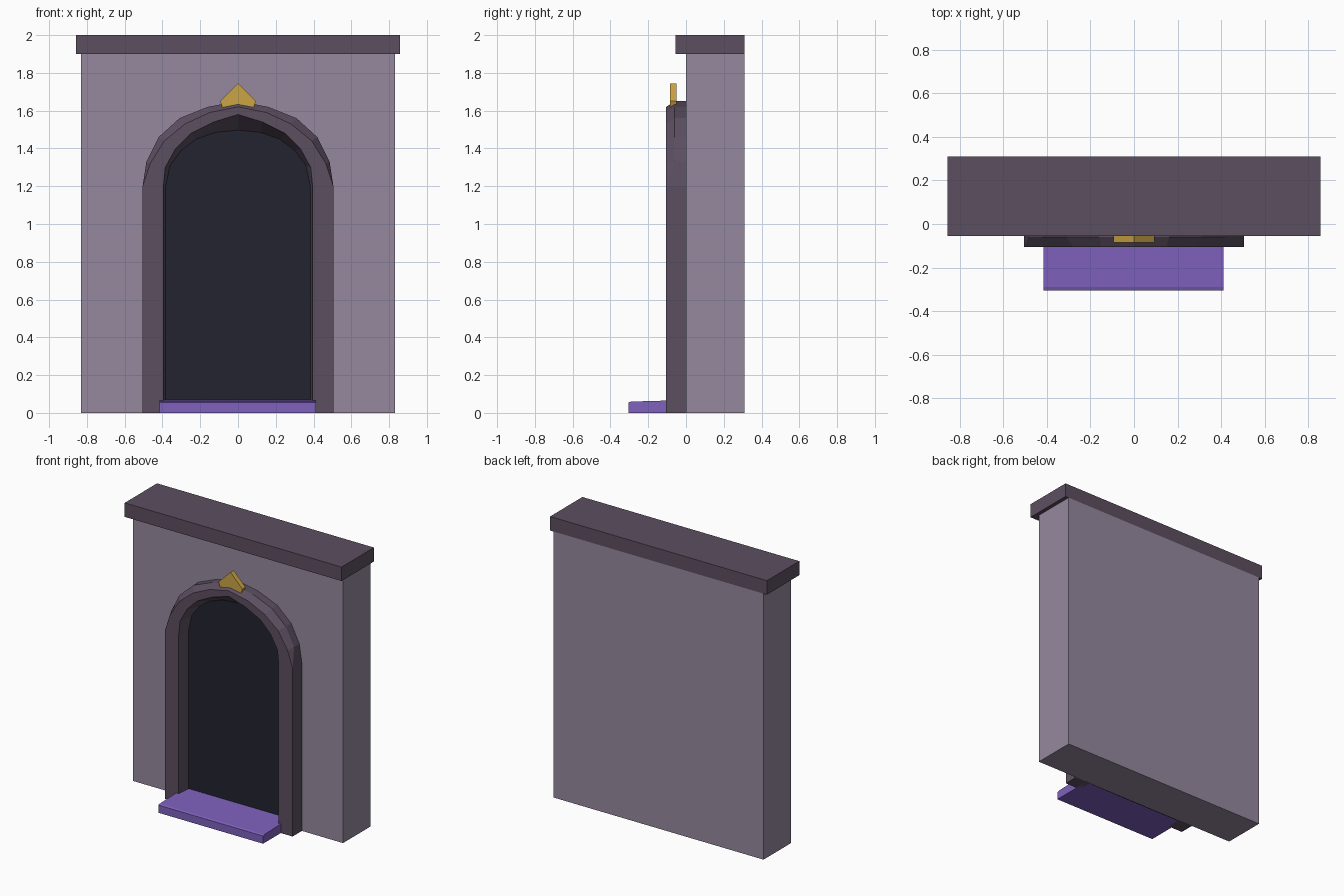
import bpy
import bmesh

cube = bpy.data.objects.get("Cube")
if cube:
    bpy.data.objects.remove(cube, do_unlink=True)


def material(name, r, g, b):
    m = bpy.data.materials.new(name)
    m.use_nodes = True
    m.diffuse_color = (r, g, b, 1)
    m.node_tree.nodes["Principled BSDF"].inputs["Base Color"].default_value = (r, g, b, 1)
    return m


WALL = material("mauve grey stone", 0.30, 0.25, 0.34)
TRIM = material("dark plum stone", 0.107, 0.078, 0.118)
DOOR = material("near black", 0.016, 0.017, 0.028)
STEP = material("violet", 0.21, 0.12, 0.51)
GOLD = material("gold", 0.60, 0.37, 0.06)


def loft(name, rings, mat, closed_ends=True):
    """Skin a list of matching closed rings, then cap both ends."""
    bm = bmesh.new()
    loops = [[bm.verts.new(p) for p in ring] for ring in rings]
    for a, b in zip(loops, loops[1:]):
        n = len(a)
        for i in range(n):
            j = (i + 1) % n
            bm.faces.new((a[i], a[j], b[j], b[i]))
    if closed_ends:
        bm.faces.new(loops[0])
        bm.faces.new(loops[-1])
    bmesh.ops.recalc_face_normals(bm, faces=bm.faces)
    mesh = bpy.data.meshes.new(name)
    bm.to_mesh(mesh)
    bm.free()
    mesh.materials.append(mat)
    obj = bpy.data.objects.new(name, mesh)
    bpy.context.collection.objects.link(obj)
    return obj


def prism(name, outline, y0, y1, mat):
    """Extrude an x/z outline along y."""
    return loft(name, [[(x, y, z) for x, z in outline] for y in (y0, y1)], mat)


def box(name, half_width, y0, y1, z0, z1, mat):
    w = half_width
    return prism(name, [(-w, z0), (w, z0), (w, z1), (-w, z1)], y0, y1, mat)


def mirrored(half):
    """Continue a right half profile, ending on the centre, to the left."""
    return half + [(-x, z) for x, z in reversed(half[:-1])]


# Wall block and overhanging cap
box("wall", 0.83, 0, 0.31, 0, 1.9, WALL)
box("wall_cap", 0.857, -0.055, 0.31, 1.9, 2.0, TRIM)

# Arch edges, from the floor up to the centre
outer_back = [(0.505, 0), (0.505, 1.2), (0.485, 1.33), (0.42, 1.46), (0.31, 1.56), (0.16, 1.62), (0, 1.65)]
outer_front = [(0.505, 0), (0.505, 1.2), (0.465, 1.32), (0.39, 1.44), (0.28, 1.53), (0.15, 1.59), (0, 1.62)]
inner_front = [(0.395, 0), (0.395, 1.2), (0.385, 1.30), (0.33, 1.40), (0.25, 1.48), (0.13, 1.54), (0, 1.58)]
inner_back = [(0.383, 0), (0.383, 1.2), (0.36, 1.31), (0.30, 1.39), (0.22, 1.45), (0.12, 1.485), (0, 1.497)]

# Arch surround: flat jambs with a chamfered head
edges = [mirrored(e) for e in (outer_back, outer_front, inner_front, inner_back)]
rings = []
for ob, of, fi, ib in zip(*edges):
    shoulder = -0.105 if ob[1] <= 1.2 else -0.06
    rings.append([(ob[0], 0.005, ob[1]), (ob[0], shoulder, ob[1]),
                  (of[0], -0.105, of[1]), (fi[0], -0.105, fi[1]),
                  (ib[0], -0.005, ib[1]), (ib[0], 0.005, ib[1])])
loft("arch_surround", rings, TRIM)

# Dark doorway panel
prism("doorway_panel", mirrored(inner_back), -0.009, 0.0, DOOR)

# Doorstep with a gently sloping top
section = [(-0.305, 0), (-0.305, 0.055), (-0.29, 0.06), (0, 0.068), (0, 0)]
loft("doorstep", [[(x, y, z) for y, z in section] for x in (-0.415, 0.412)], STEP)

# Gold keystone
keystone = mirrored([(0.08, 1.61), (0.095, 1.65), (0, 1.745)])
prism("keystone", keystone, -0.085, -0.05, GOLD)
